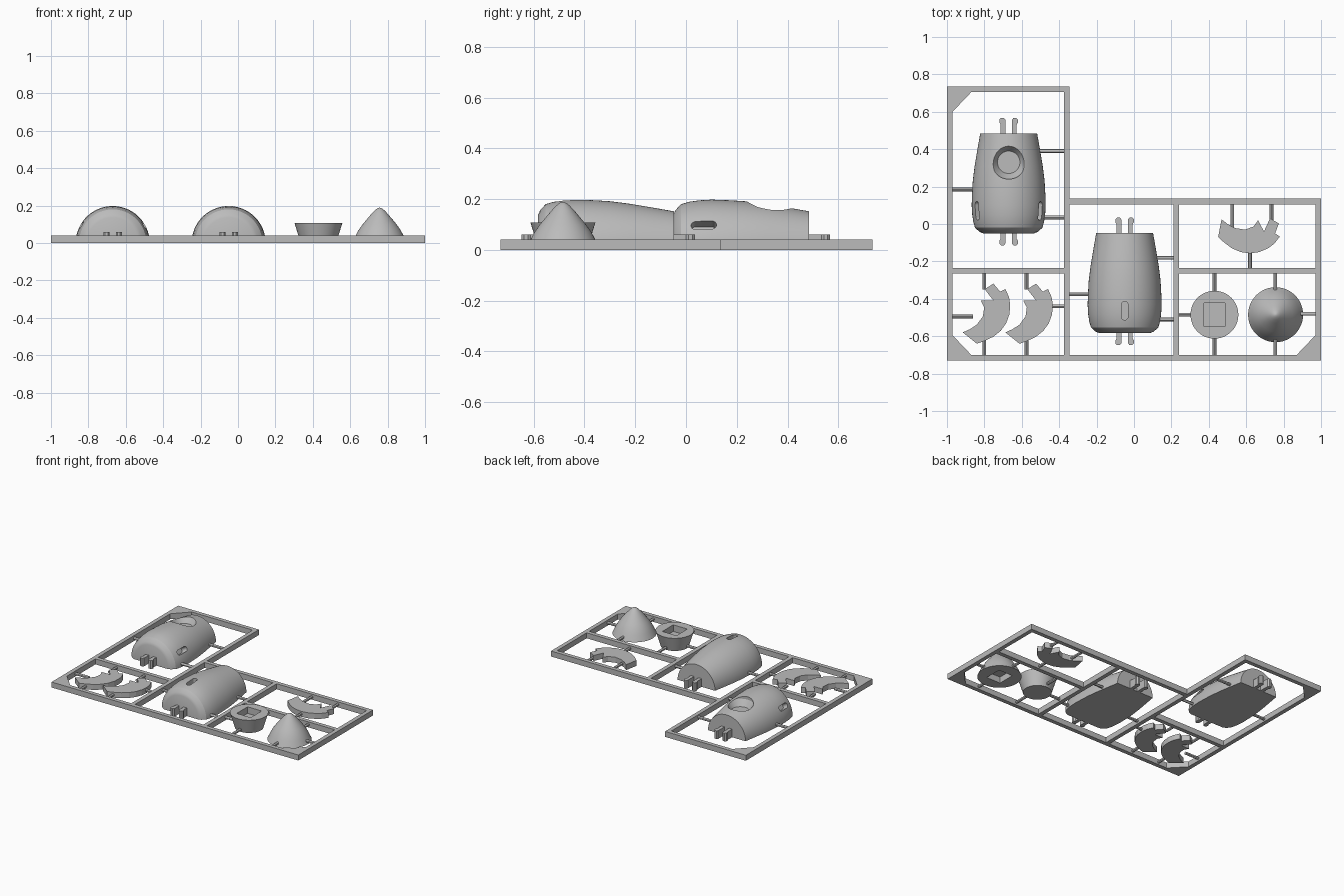
import bpy, bmesh, math
from mathutils import Matrix, Vector

cube = bpy.data.objects.get("Cube")
if cube:
    bpy.data.objects.remove(cube, do_unlink=True)

plastic = bpy.data.materials.new("grey_plastic")
plastic.use_nodes = True
grey = (0.5, 0.5, 0.5, 1)
plastic.diffuse_color = grey
plastic.node_tree.nodes["Principled BSDF"].inputs["Base Color"].default_value = grey

FRAME_H = 0.04
PEG_H = 0.06


def make(name, bm, smooth=False):
    bmesh.ops.recalc_face_normals(bm, faces=bm.faces)
    mesh = bpy.data.meshes.new(name)
    bm.to_mesh(mesh)
    bm.free()
    mesh.materials.append(plastic)
    ob = bpy.data.objects.new(name, mesh)
    bpy.context.collection.objects.link(ob)
    if smooth:
        soften(ob)
    return ob


def soften(ob):
    bpy.ops.object.select_all(action='DESELECT')
    ob.select_set(True)
    bpy.context.view_layer.objects.active = ob
    bpy.ops.object.shade_smooth_by_angle(angle=math.radians(30))


def add_box(bm, x0, x1, y0, y1, z0=0, z1=FRAME_H):
    m = Matrix.Translation(((x0 + x1) / 2, (y0 + y1) / 2, (z0 + z1) / 2))
    m = m @ Matrix.Diagonal((x1 - x0, y1 - y0, z1 - z0, 1))
    bmesh.ops.create_cube(bm, size=1, matrix=m)


def add_prism(bm, points, z0, z1, matrix=Matrix()):
    """Extrude a flat outline from z0 to z1."""
    face = bm.faces.new([bm.verts.new((x, y, z0)) for x, y in points])
    up = bmesh.ops.extrude_face_region(bm, geom=[face])["geom"]
    top = [v for v in up if isinstance(v, bmesh.types.BMVert)]
    bmesh.ops.translate(bm, verts=top, vec=(0, 0, z1 - z0))
    bmesh.ops.transform(bm, matrix=matrix, verts=list(face.verts) + top)


def add_loft(bm, rings, closed=True):
    """Skin a list of point rings and cap both ends."""
    loops = [[bm.verts.new(p) for p in ring] for ring in rings]
    n = len(loops[0])
    for a, b in zip(loops, loops[1:]):
        for i in range(n):
            j = (i + 1) % n
            bm.faces.new((a[i], a[j], b[j], b[i]))
    bm.faces.new(loops[0])
    bm.faces.new(loops[-1])


def circle(r, z, n=48):
    return [(r * math.cos(math.tau * i / n), r * math.sin(math.tau * i / n), z) for i in range(n)]


def cut(ob, bm):
    cutter = make("cutter", bm)
    cutter.hide_render = True
    mod = ob.modifiers.new("cut", 'BOOLEAN')
    mod.operation = 'DIFFERENCE'
    mod.solver = 'EXACT'
    mod.object = cutter
    bpy.context.view_layer.objects.active = ob
    bpy.ops.object.modifier_apply(modifier=mod.name)
    bpy.data.objects.remove(cutter, do_unlink=True)


# Outer frame and dividers
bars = {
    "frame_left": (-1, -0.97, -0.73, 0.735),
    "frame_column_divider": (-0.375, -0.345, -0.73, 0.735),
    "frame_inner_divider": (0.21, 0.24, -0.70, 0.105),
    "frame_right": (0.97, 1, -0.73, 0.135),
    "frame_front": (-0.97, 0.97, -0.73, -0.70),
    "frame_back_left": (-0.97, -0.375, 0.705, 0.735),
    "frame_back_right": (-0.345, 0.97, 0.105, 0.135),
    "frame_left_crossbar": (-0.97, -0.375, -0.265, -0.235),
    "frame_right_crossbar": (0.24, 0.97, -0.265, -0.235),
}
for name, span in bars.items():
    bm = bmesh.new()
    add_box(bm, *span)
    make(name, bm)

# Corner gussets
for name, x, y, sx, sy in (("gusset_back_left", -0.97, 0.705, 1, -1),
                           ("gusset_front_left", -0.97, -0.70, 1, 1),
                           ("gusset_front_right", 0.97, -0.70, -1, 1)):
    bm = bmesh.new()
    add_prism(bm, [(x, y), (x + sx * 0.1, y), (x, y + sy * 0.105)], 0, FRAME_H)
    make(name, bm)

# Thin runners joining parts to the frame: along x (y, x0, x1), along y (x, y0, y1)
runs_x = [(0.185, -0.97, -0.85), (0.39, -0.52, -0.375), (0.035, -0.49, -0.375),
          (-0.375, -0.345, -0.23), (-0.18, 0.1, 0.21), (-0.51, 0.12, 0.21),
          (-0.495, -0.97, -0.86), (-0.44, -0.46, -0.375),
          (-0.485, 0.24, 0.34), (-0.48, 0.88, 0.97)]
runs_y = [(-0.8, -0.35, -0.265), (-0.8, -0.7, -0.61), (-0.575, -0.35, -0.265),
          (-0.575, -0.7, -0.61), (0.525, -0.03, 0.105), (0.735, 0.0, 0.105),
          (0.62, -0.235, -0.15), (0.43, -0.38, -0.265), (0.43, -0.7, -0.58),
          (0.755, -0.36, -0.265), (0.755, -0.7, -0.61)]
for axis, runs in (('Y', runs_x), ('X', runs_y)):
    for c, a, b in runs:
        mid = (a + b) / 2
        pos = (mid, c, FRAME_H / 2) if axis == 'Y' else (c, mid, FRAME_H / 2)
        bm = bmesh.new()
        m = Matrix.Translation(pos) @ Matrix.Rotation(math.pi / 2, 4, axis)
        bmesh.ops.create_cone(bm, cap_ends=True, segments=12, radius1=0.01, radius2=0.01,
                              depth=b - a, matrix=m)
        make("runner", bm, True)

# Half hulls: distance along the body and radius
HULL = [(0, 0.137), (0.008, 0.156), (0.03, 0.18), (0.06, 0.189), (0.1, 0.195), (0.15, 0.198),
        (0.21, 0.196), (0.28, 0.192), (0.36, 0.182), (0.45, 0.167), (0.535, 0.152)]
LENGTH = HULL[-1][0]


def half_hull(name, cx, y0, slot_angles):
    bm = bmesh.new()
    n = 40
    add_loft(bm, [[(cx + r * math.cos(math.pi * i / n), y0 + d, r * math.sin(math.pi * i / n))
                   for i in range(n + 1)] for d, r in HULL])
    ob = make(name, bm)
    # Rounded fin slots
    capsule = []
    for i in range(17):
        a = math.pi * i / 16
        capsule.append((0.018 * math.cos(a), 0.032 + 0.018 * math.sin(a)))
    capsule += [(-x, -y) for x, y in capsule]
    for angle in slot_angles:
        bm = bmesh.new()
        m = Matrix.Translation((cx, y0 + 0.12, 0))
        m = m @ Matrix.Rotation(math.radians(90 - angle), 4, 'Y')
        add_prism(bm, capsule, 0.15, 0.25, m)
        cut(ob, bm)
    return ob


def pegs(name, cx, y, direction, length):
    """Pair of snap prongs with rounded outward hooks."""
    for side in (-1, 1):
        outline = [(0.018, -0.01), (0.043, -0.01), (0.043, length - 0.035), (0.05, length - 0.025),
                   (0.05, length - 0.01), (0.04, length), (0.026, length), (0.018, length - 0.01)]
        bm = bmesh.new()
        add_prism(bm, [(cx + side * px, y + direction * py) for px, py in outline], 0, PEG_H)
        make(name, bm)


window_hull = half_hull("window_hull_half", -0.67, -0.05, (30, 150))
bm = bmesh.new()
add_loft(bm, [[Vector(p) + Vector((-0.67, 0.33, 0)) for p in circle(r, z)]
              for r, z in ((0.06, 0.125), (0.09, 0.17), (0.09, 0.25))])
cut(window_hull, bm)
soften(window_hull)
plain_hull = half_hull("plain_hull_half", -0.05, -0.583, (90,))
soften(plain_hull)
for cx, y0 in ((-0.67, -0.05), (-0.05, -0.583)):
    pegs("rear_peg", cx, y0, -1, 0.065)
    pegs("nose_peg", cx, y0 + LENGTH, 1, 0.083)

# Fins: one outline, placed three times
FIN = [(0.45, -0.07), (0.468, 0.025), (0.5, 0), (0.54, -0.022), (0.594, -0.03), (0.64, -0.013),
       (0.663, 0.02), (0.695, -0.04), (0.727, 0.03), (0.775, 0.003), (0.754, -0.05),
       (0.78, -0.067), (0.75, -0.105), (0.717, -0.13), (0.67, -0.15), (0.62, -0.157),
       (0.57, -0.15), (0.524, -0.13), (0.483, -0.1)]
root = Vector((FIN[0][0], FIN[0][1], 0))
for name, pos, turn in (("fin_right", root, 0), ("fin_left", (-0.84, -0.64, 0), 62),
                        ("fin_middle", (-0.612, -0.64, 0), 62)):
    bm = bmesh.new()
    m = Matrix.Translation(pos) @ Matrix.Rotation(math.radians(turn), 4, 'Z') @ Matrix.Translation(-root)
    add_prism(bm, FIN, 0, FRAME_H, m)
    make(name, bm)


# Engine bell and nose cone, each with a square socket
def turned(name, cx, cy, profile, socket):
    bm = bmesh.new()
    add_loft(bm, [[Vector(p) + Vector((cx, cy, 0)) for p in circle(r, z)] for r, z in profile])
    ob = make(name, bm)
    bm = bmesh.new()
    add_box(bm, cx - 0.057, cx + 0.057, cy - 0.063, cy + 0.063, *socket)
    cut(ob, bm)
    soften(ob)


turned("engine_bell", 0.43, -0.485, [(0.095, 0), (0.128, 0.108)], (0.06, 0.2))
turned("nose_cone", 0.757, -0.485,
       [(0.147, 0), (0.128, 0.04), (0.112, 0.07), (0.091, 0.1), (0.066, 0.13), (0.045, 0.155),
        (0.026, 0.175), (0.013, 0.185), (0.003, 0.189)], (-0.1, 0.045))
